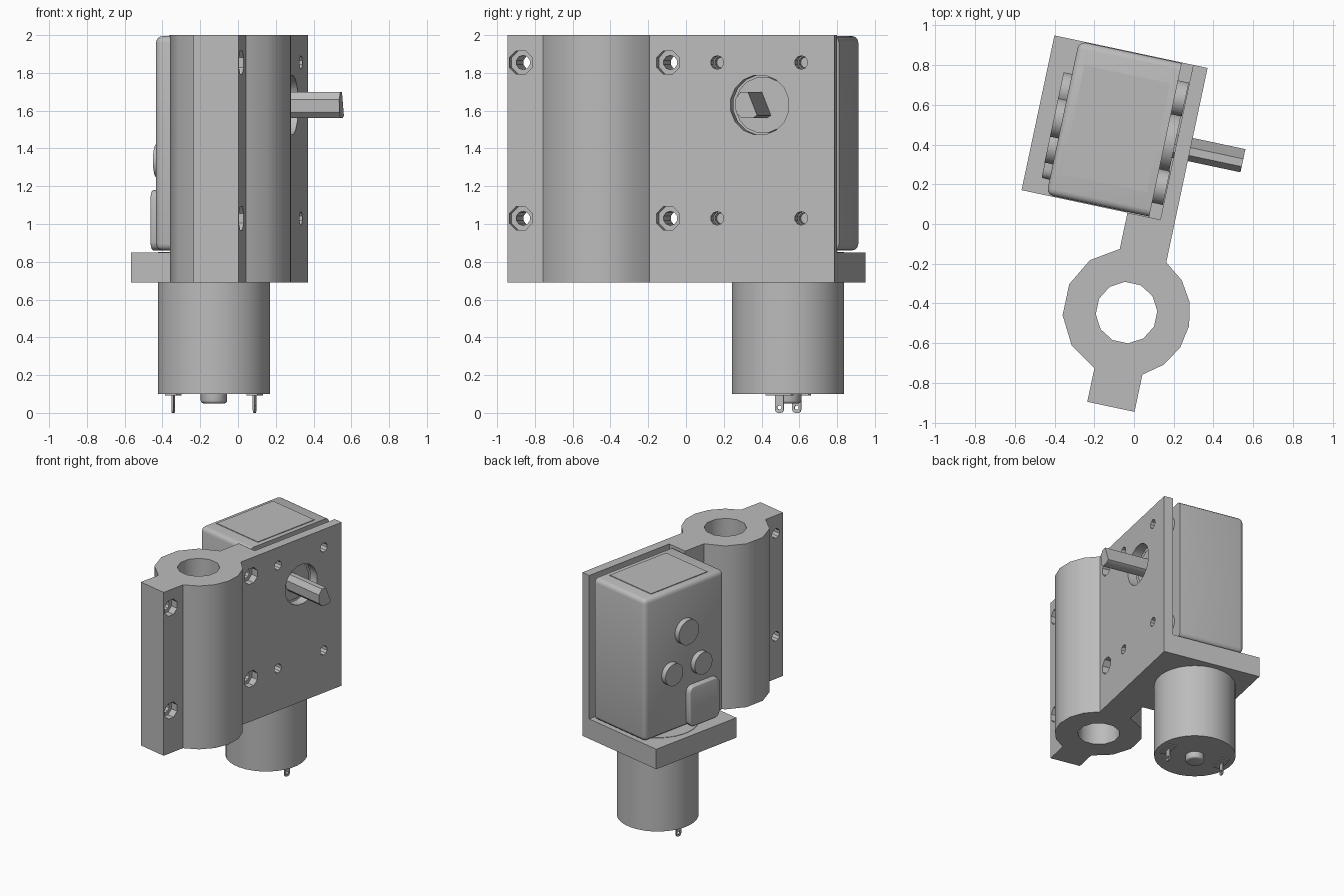
import bpy, bmesh
from math import sin, cos, pi, radians, asin
from mathutils import Vector, Matrix

old = bpy.data.objects.get("Cube")
if old:
    bpy.data.objects.remove(old, do_unlink=True)

grey = bpy.data.materials.new("plain grey")
grey.use_nodes = True
grey.diffuse_color = (0.5, 0.5, 0.5, 1)
grey.node_tree.nodes["Principled BSDF"].inputs["Base Color"].default_value = grey.diffuse_color
parts = []


def prism(name, points, push, keep=True):
    """Flat outline swept along a vector."""
    bm = bmesh.new()
    face = bm.faces.new([bm.verts.new(p) for p in points])
    top = bmesh.ops.extrude_face_region(bm, geom=[face])["geom"]
    verts = [g for g in top if isinstance(g, bmesh.types.BMVert)]
    bmesh.ops.translate(bm, vec=Vector(push), verts=verts)
    bmesh.ops.recalc_face_normals(bm, faces=bm.faces)
    mesh = bpy.data.meshes.new(name)
    bm.to_mesh(mesh)
    bm.free()
    mesh.materials.append(grey)
    obj = bpy.data.objects.new(name, mesh)
    bpy.context.collection.objects.link(obj)
    if keep:
        parts.append(obj)
    else:
        obj.hide_render = True
    return obj


def box(name, x0, x1, y0, y1, z0, z1, keep=True):
    return prism(name, [(x0, y0, z0), (x1, y0, z0), (x1, y1, z0), (x0, y1, z0)],
                 (0, 0, z1 - z0), keep)


def ring(r, n):
    return [(r * cos(2 * pi * (i + 0.5) / n), r * sin(2 * pi * (i + 0.5) / n)) for i in range(n)]


def rod_x(name, y, z, r, x0, x1, n=16, keep=True):
    return prism(name, [(x0, y + a, z + b) for a, b in ring(r, n)], (x1 - x0, 0, 0), keep)


def rod_z(name, x, y, r, z0, z1, n=16, keep=True):
    return prism(name, [(x + a, y + b, z0) for a, b in ring(r, n)], (0, 0, z1 - z0), keep)


def modify(obj, kind, **settings):
    mod = obj.modifiers.new("step", kind)
    for key, value in settings.items():
        setattr(mod, key, value)
    bpy.context.view_layer.objects.active = obj
    bpy.ops.object.modifier_apply(modifier=mod.name)


def cut(obj, cutter):
    modify(obj, "BOOLEAN", operation="DIFFERENCE", solver="EXACT", object=cutter)
    bpy.data.objects.remove(cutter, do_unlink=True)


def round_edges(obj, width, test):
    """Bevel the edges whose midpoint passes the test."""
    bm = bmesh.new()
    bm.from_mesh(obj.data)
    edges = [e for e in bm.edges if test((e.verts[0].co + e.verts[1].co) / 2)]
    bmesh.ops.bevel(bm, geom=edges, offset=width, segments=3, profile=0.5, affect="EDGES")
    bm.to_mesh(obj.data)
    bm.free()


# Bracket: thin mounting plate, thick neck and round clamp in one outline
FACE, BACK, LOW, TOP = 0.199, -0.044, 0.69, 2.0
END, NEAR, FAR = -0.924, 0.049, 0.845
CX, CY, R = 0.056, -0.444, 0.322


def arc(start, stop, n):
    return [(CX + R * cos(start + (stop - start) * i / n),
             CY + R * sin(start + (stop - start) * i / n)) for i in range(n + 1)]


left = pi / 2 + asin((CX - BACK) / R)
right = pi / 2 - asin((FACE - CX) / R)
outline = [(FACE, FAR), (0.125, FAR), (0.125, NEAR), (BACK, NEAR)]
outline += arc(left, 2 * pi - left, 5)
outline += [(BACK, END), (FACE, END)] + arc(-right, right, 6)
bracket = prism("bracket", [(x, y, LOW) for x, y in outline], (0, 0, TOP - LOW))
cut(bracket, rod_z("bore", CX, CY, 0.155, 0.5, 2.2, 12, False))

# Counterbored clamp bolts and small plate holes
SCREWS = [(y, z) for y in (0.211, 0.666) for z in (1.03, 1.855)]
SHAFT_Y, SHAFT_Z = 0.441, 1.63
for z in (1.03, 1.855):
    for y in (-0.852, -0.055):
        cut(bracket, rod_x("hole", y, z, 0.038, -0.3, 0.4, 10, False))
        cut(bracket, rod_x("counterbore", y, z, 0.067, 0.14, 0.4, 8, False))
for y, z in SCREWS:
    cut(bracket, rod_x("hole", y, z, 0.036, 0.06, 0.4, 10, False))
cut(bracket, rod_x("shaft_hole", SHAFT_Y, SHAFT_Z, 0.16, 0.06, 0.4, 16, False))

# Shelf under the gearbox
box("shelf", -0.589, 0.15, NEAR, FAR, LOW, 0.85)

# Gearbox with rounded outer edges and a raised lid panel
gearbox = box("gearbox", -0.462, 0.067, 0.053, 0.842, 0.86, 1.995)
round_edges(gearbox, 0.035, lambda m: m.x < 0.05)
box("lid_panel", -0.41, 0.03, 0.17, 0.73, 1.98, TOP)
rod_x("shaft_boss", SHAFT_Y, SHAFT_Z, 0.15, 0.05, 0.118, 16)
for y, z in SCREWS:
    boss = rod_x("screw_boss", y, z, 0.09, 0.05, 0.122, 12)
    cut(boss, rod_x("hole", y, z, 0.03, 0.07, 0.3, 10, False))

# Round covers and rounded block on the back of the gearbox
rod_x("upper_cover", SHAFT_Y, SHAFT_Z, 0.1, -0.505, -0.45, 20)
for side in (-1, 1):
    rod_x("lower_cover", SHAFT_Y + side * 0.145, 1.335, 0.088, -0.505, -0.45, 20)
block = box("cover_block", -0.503, -0.45, 0.13, 0.43, 0.86, 1.18)
round_edges(block, 0.045, lambda m: abs(m.x + 0.4765) < 0.01)
round_edges(block, 0.01, lambda m: m.x < -0.502)

# Output shaft with a slanted flat
profile = [(0.435, 1.70), (0.485, 1.575), (0.46, 1.56), (0.40, 1.56),
           (0.37, 1.59), (0.366, 1.66), (0.395, 1.70)]
prism("output_shaft", [(0.06, y, z) for y, z in profile], (0.41, 0, 0))

# Motor, its bearing nub and its two terminals
MX, MY = -0.237, 0.502
rod_z("motor", MX, MY, 0.298, 0.10, 0.853, 32)
nub = rod_z("motor_nub", MX, MY, 0.07, 0.05, 0.12, 12)
round_edges(nub, 0.015, lambda m: m.z < 0.055)
for side in (-1, 1):
    x = MX + side * 0.22
    tab = box("terminal", x - 0.005, x + 0.005, MY - 0.024, MY + 0.024, 0.0, 0.12)
    round_edges(tab, 0.018, lambda m: m.z < 0.01 and abs(m.y - MY) > 0.02)
    cut(tab, rod_x("eyelet", MY, 0.028, 0.012, x - 0.1, x + 0.1, 8, False))
    box("terminal_base", x - 0.03, x + 0.03, MY - 0.07, MY + 0.07, 0.092, 0.11)

# Smooth shading with sharp edges, then turn the whole assembly
bpy.ops.object.select_all(action="DESELECT")
turn = Matrix.Rotation(radians(-12), 4, "Z")
for obj in parts:
    obj.data.transform(turn)
    obj.select_set(True)
bpy.context.view_layer.objects.active = bracket
bpy.ops.object.shade_smooth_by_angle(angle=radians(35))
